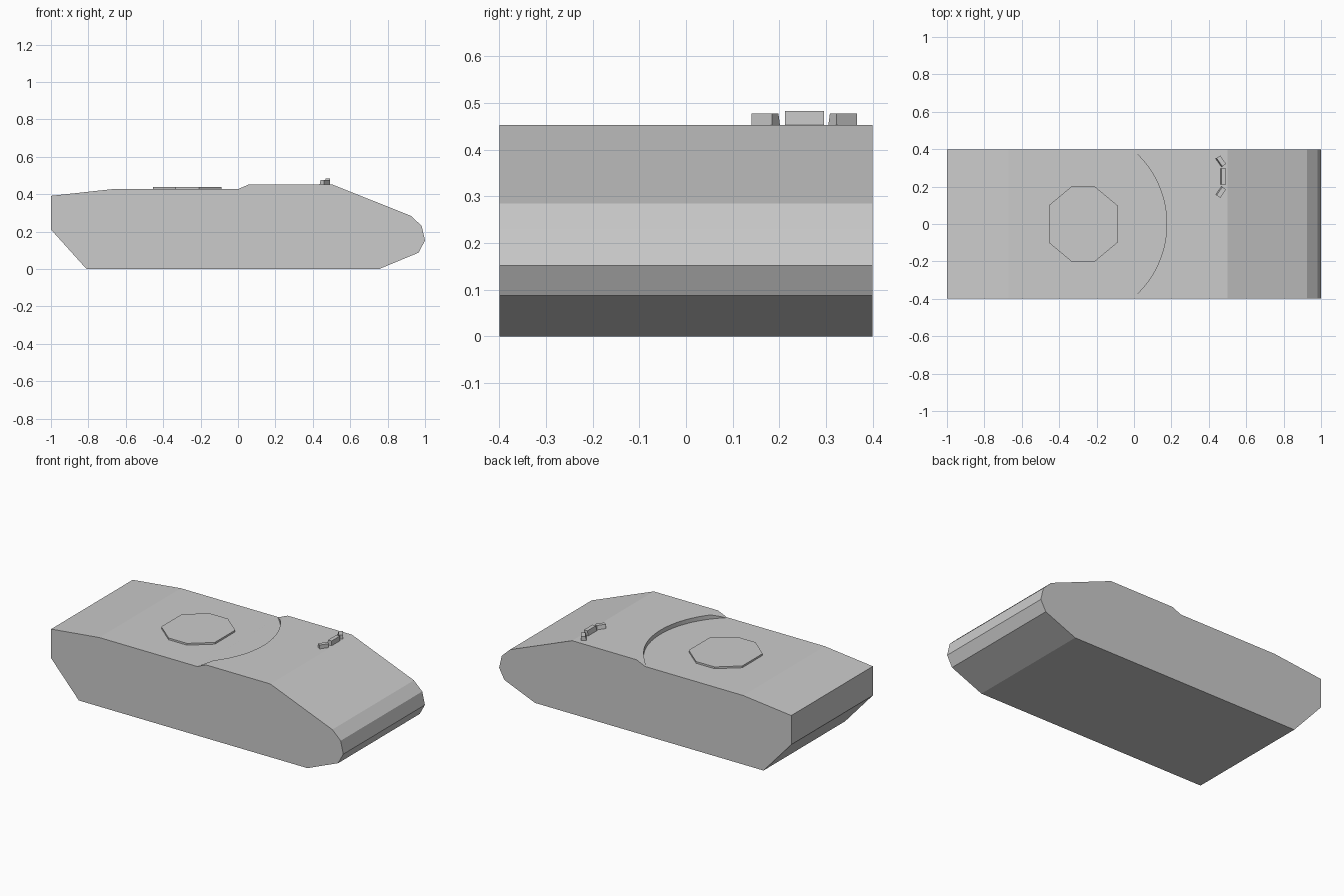
import bpy, math

if "Cube" in bpy.data.objects:
    bpy.data.objects.remove(bpy.data.objects["Cube"])


def prism(name, pts, to3d, a, b):
    """Extrude a 2D outline between levels a and b."""
    n = len(pts)
    verts = [to3d(p, a) for p in pts] + [to3d(p, b) for p in pts]
    faces = [tuple(range(n)), tuple(range(2 * n - 1, n - 1, -1))]
    faces += [(i, i + n, (i + 1) % n + n, (i + 1) % n) for i in range(n)]
    mesh = bpy.data.meshes.new(name)
    mesh.from_pydata(verts, [], faces)
    ob = bpy.data.objects.new(name, mesh)
    bpy.context.collection.objects.link(ob)
    bpy.context.view_layer.objects.active = ob
    bpy.ops.object.select_all(action='DESELECT')
    ob.select_set(True)
    bpy.ops.object.mode_set(mode='EDIT')
    bpy.ops.mesh.select_all(action='SELECT')
    bpy.ops.mesh.normals_make_consistent(inside=False)
    bpy.ops.object.mode_set(mode='OBJECT')
    return ob


def side(p, y):
    return (p[0], y, p[1])


def plan(p, z):
    return (p[0], p[1], z)


# Hull: side profile extruded across the width
profile = [(-0.81, 0), (0.755, 0), (0.965, 0.087), (1, 0.152), (0.982, 0.23),
           (0.925, 0.284), (0.5, 0.453), (0.06, 0.453), (0, 0.427),
           (-0.67, 0.427), (-1, 0.391), (-1, 0.211)]
hull = prism("hull", profile, side, -0.399, 0.399)

# Round turret clearance cut into the raised front deck
R, cx = 0.522, -0.347
arc = [(cx + R * math.cos(2 * math.pi * i / 96),
        R * math.sin(2 * math.pi * i / 96)) for i in range(96)]
cutter = prism("clearance_cutter", arc, plan, 0.4273, 0.6)
cutter.hide_render = True
cutter.hide_viewport = False
cutter.display_type = 'WIRE'
mod = hull.modifiers.new("clearance", 'BOOLEAN')
mod.operation = 'DIFFERENCE'
mod.solver = 'EXACT'
mod.object = cutter
bpy.context.view_layer.objects.active = hull
bpy.ops.object.modifier_apply(modifier=mod.name)
bpy.data.objects.remove(cutter)

# Octagonal turret ring plate
octagon = [(0.183, -0.1), (0.183, 0.1), (0.063, 0.2), (-0.063, 0.2),
           (-0.183, 0.1), (-0.183, -0.1), (-0.063, -0.2), (0.063, -0.2)]
prism("turret_ring", [(x - 0.272, y) for x, y in octagon], plan, 0.42, 0.438)

# Three driver periscopes, sloping at the back
for name, x, y, length, top, angle in [
        ("periscope_centre", 0.478, 0.254, 0.083, 0.483, 0),
        ("periscope_left", 0.465, 0.336, 0.054, 0.477, 35),
        ("periscope_right", 0.465, 0.170, 0.054, 0.477, -35)]:
    section = [(-0.017, -0.005), (0.014, -0.005),
               (0.014, top - 0.453), (-0.010, top - 0.453)]
    ob = prism(name, section, side, -length / 2, length / 2)
    ob.location = (x, y, 0.453)
    ob.rotation_euler.z = math.radians(angle)
